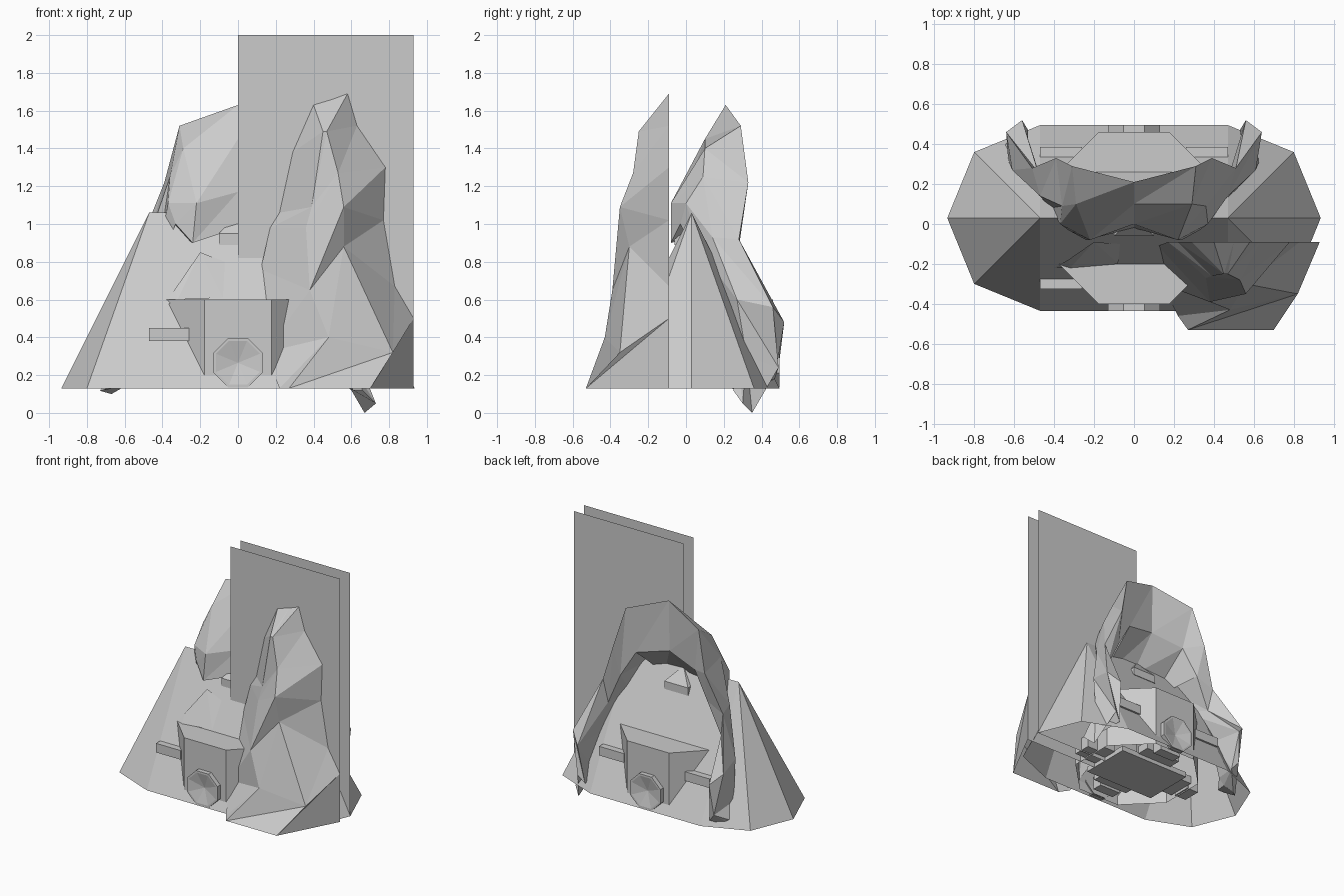
import bpy, math
from mathutils import Vector

CY = 0.03  # symmetry plane of the shelter
BASE = 0.13


def mesh(name, verts, faces):
    me = bpy.data.meshes.new(name)
    me.from_pydata([Vector(v) for v in verts], [], faces)
    me.validate()
    me.update()
    ob = bpy.data.objects.new(name, me)
    bpy.context.collection.objects.link(ob)
    return ob


def box(name, lo, hi):
    v = [(x, y, z) for x in (lo[0], hi[0]) for y in (lo[1], hi[1]) for z in (lo[2], hi[2])]
    return mesh(name, v, [(0, 1, 3, 2), (4, 6, 7, 5), (0, 4, 5, 1), (2, 3, 7, 6), (0, 2, 6, 4), (1, 5, 7, 3)])


def loft(name, rows, closed=False, caps=False):
    # skin successive rows of points with triangles for a faceted rock
    n = len(rows[0])
    verts = [p for r in rows for p in r]
    faces = []
    for i in range(len(rows) - 1):
        for j in range(n if closed else n - 1):
            a, b = i * n + j, i * n + (j + 1) % n
            faces += [(a, a + n, b), (b, a + n, b + n)]
    if caps:
        faces += [tuple(range(n)), tuple(range(len(verts) - n, len(verts)))]
    return mesh(name, verts, faces)


# Shelter: ridge over an elongated octagonal base, open below
half = [(0.47, -0.465), (0.80, -0.33), (0.935, 0), (0.80, 0.33), (0.47, 0.465)]
ring = half + [(-x, -y) for x, y in half]
verts = [(x, y + CY, BASE) for x, y in ring] + [(0.47, CY, 1.06), (-0.47, CY, 1.06)]
faces = [(i, i + 1, 10) for i in range(4)] + [(i, i + 1, 11) for i in range(5, 9)]
faces += [(4, 5, 11, 10), (9, 0, 10, 11)]
mesh("shelter", verts, faces)

# Octagonal core whose faces emerge as doorways
R = 0.43 / math.cos(math.pi / 8)
octo = [(R * math.cos(math.pi / 8 + i * math.pi / 4), CY + R * math.sin(math.pi / 8 + i * math.pi / 4)) for i in range(8)]
verts = [(x, y, z) for z in (BASE, 0.6) for x, y in octo]
mesh("core", verts, [(i, (i + 1) % 8, 8 + (i + 1) % 8, 8 + i) for i in range(8)] + [tuple(range(8, 16))])

# Dished octagonal wheels and side arms, front and back
for s, side in ((-1, "front"), (1, "back")):
    pts = []
    for r, d in ((0.14, 0.42), (0.14, 0.465), (0.125, 0.465), (0.0, 0.435)):
        pts.append([(r * math.cos(math.pi / 8 + i * math.pi / 4), CY + s * d,
                     0.265 + r * math.sin(math.pi / 8 + i * math.pi / 4)) for i in range(8)])
    verts = [p for r in pts[:3] for p in r] + [pts[3][0]]
    faces = [(k * 8 + i, k * 8 + (i + 1) % 8, k * 8 + 8 + (i + 1) % 8, k * 8 + 8 + i) for k in range(2) for i in range(8)]
    faces += [(16 + i, 16 + (i + 1) % 8, 24) for i in range(8)]
    mesh(side + "_wheel", verts, faces)
    for m in (-1, 1):
        box(side + "_arm", (m * 0.26, CY + s * 0.28, 0.38), (m * 0.47, CY + s * 0.355, 0.45))

# Vent with pyramid roof at the ridge
box("vent", (-0.1, -0.06, 0.89), (0.1, 0.12, 0.95))
mesh("vent_roof", [(-0.1, -0.06, 0.95), (0.1, -0.06, 0.95), (0.1, 0.12, 0.95), (-0.1, 0.12, 0.95), (0, CY, 1.06)],
     [(0, 1, 4), (1, 2, 4), (2, 3, 4), (3, 0, 4)])

# Underside plate and stepped blocks
box("under_plate", (-0.3, CY - 0.2, 0.13), (0.3, CY + 0.2, 0.17))
for m in (-1, 1):
    box("under_step_side", (m * 0.3, CY - 0.11, 0.16), (m * 0.42, CY + 0.11, 0.22))
    box("under_block_side", (m * 0.42, CY - 0.07, 0.14), (m * 0.52, CY + 0.07, 0.24))
    box("under_step_end", (-0.15, CY + m * 0.2, 0.16), (0.15, CY + m * 0.3, 0.22))
    box("under_block_end", (-0.09, CY + m * 0.3, 0.14), (0.09, CY + m * 0.38, 0.24))

# Twin flat upright panels
for y in (-0.09, CY):
    mesh("upright_panel", [(0, y, BASE), (0.93, y, BASE), (0.93, y, 2), (0, y, 2)], [(0, 1, 2, 3)])

# Tall front rock, cut flat at its back
rock = [
    [(.32, -.09, 1.61), (.40, -.09, 1.63), (.50, -.09, 1.66), (.58, -.09, 1.69)],
    [(.29, -.09, 1.38), (.45, -.25, 1.49), (.47, -.25, 1.49), (.63, -.09, 1.52)],
    [(.22, -.09, 1.06), (.39, -.26, 1.09), (.53, -.28, 1.27), (.78, -.09, 1.30)],
    [(.17, -.09, .98), (.36, -.27, .98), (.56, -.35, 1.09), (.77, -.09, 1.02)],
    [(.12, -.11, .76), (.38, -.39, .65), (.56, -.30, .88), (.83, -.09, .67)],
    [(.14, -.30, .32), (.48, -.43, .40), (.82, -.35, .32), (.93, -.09, .50)],
    [(.22, -.46, .13), (.27, -.53, .13), (.70, -.53, .13), (.93, -.09, .13)],
]
loft("front_rock", rock)

# Rock arch straddling the ridge; legs curl down at the back
arch = [
    [(0, .21, 1.63), (0, .10, 1.45), (0, .00, 1.17), (0, -.02, .98), (0, .20, 1.24)],
    [(.31, .29, 1.52), (.29, .10, 1.40), (.22, -.08, 1.11), (.24, -.08, .90), (.25, .25, 1.18)],
    [(.39, .33, 1.22), (.36, .09, 1.25), (.37, .00, 1.11), (.33, -.03, 1.0), (.37, .27, .98)],
    [(.51, .28, .92), (.47, .14, .93), (.42, .08, .85), (.42, .08, .78), (.48, .26, .74)],
    [(.64, .46, .56), (.61, .27, .60), (.56, .24, .55), (.53, .24, .50), (.56, .52, .48)],
    [(.58, .49, .24), (.63, .32, .30), (.60, .28, .25), (.57, .28, .20), (.53, .47, .18)],
]
tip = [(.67, .35, 0), (.73, .30, .05), (.66, .25, .12), (.61, .25, .12), (.60, .33, .12)]
left = [[(-x, y, z) for x, y, z in r] for r in arch[:0:-1]]
left_tip = [(-x, y - .03, z / 3 + 0.10) for x, y, z in tip]
loft("rock_arch", [left_tip] + left + arch + [tip], closed=True, caps=True)

# Shard lying against the shelter front
mesh("front_shard", [(-.20, -.09, .85), (-.07, -.10, .80), (-.08, -.20, .61), (-.32, -.22, .60), (-.40, -.22, .56), (-.33, -.18, .66)],
     [(0, 5, 3), (0, 3, 2), (0, 2, 1), (5, 4, 3)])
